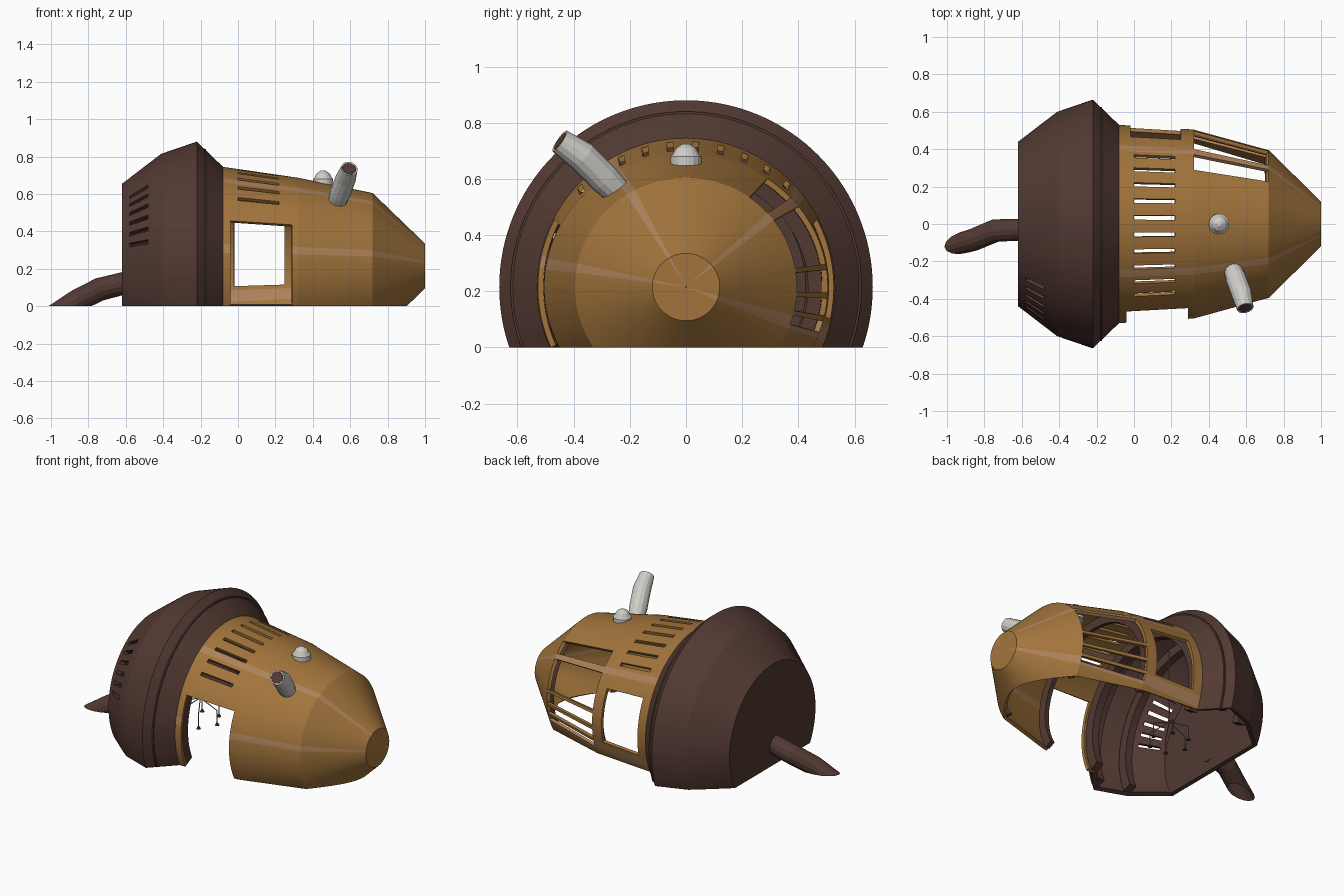
import bpy, bmesh, math
from mathutils import Vector

if "Cube" in bpy.data.objects:
    bpy.data.objects.remove(bpy.data.objects["Cube"])

AXIS_Z = 0.215
STEPS = 144


def material(name, rgb):
    m = bpy.data.materials.new(name)
    m.use_nodes = True
    m.diffuse_color = (*rgb, 1)
    m.node_tree.nodes["Principled BSDF"].inputs["Base Color"].default_value = (*rgb, 1)
    return m


GOLD = material("golden wood", (0.36, 0.175, 0.045))
PALE = material("pale wood", (0.42, 0.225, 0.105))
DARK = material("dark brown wood", (0.085, 0.041, 0.032))
GREY = material("light grey", (0.62, 0.61, 0.57))
IRON = material("iron grey", (0.2, 0.19, 0.18))


def finish(name, bm, mats, thickness=0):
    # Trim at the ground, then give the skin its thickness
    geom = bm.verts[:] + bm.edges[:] + bm.faces[:]
    bmesh.ops.bisect_plane(bm, geom=geom, plane_co=(0, 0, 0),
                           plane_no=(0, 0, -1), clear_outer=True)
    me = bpy.data.meshes.new(name)
    bm.to_mesh(me)
    bm.free()
    for m in mats:
        me.materials.append(m)
    ob = bpy.data.objects.new(name, me)
    bpy.context.collection.objects.link(ob)
    if thickness:
        mod = ob.modifiers.new("thickness", "SOLIDIFY")
        mod.thickness = thickness
        mod.offset = -1
    return ob


def shell(name, rings, mats, thickness, is_open=None, tint=None):
    """Skin around the x axis; rings are (x, y radius, z radius)."""
    bm = bmesh.new()
    grid = []
    for x, ry, rz in rings:
        row = []
        for j in range(STEPS):
            t = math.tau * j / STEPS
            row.append(bm.verts.new((x, ry * math.cos(t), AXIS_Z + rz * math.sin(t))))
        grid.append(row)
    for i in range(len(rings) - 1):
        mid_x = (rings[i][0] + rings[i + 1][0]) / 2
        for j in range(STEPS):
            deg = (j + 0.5) * 360 / STEPS
            if deg > 270:
                deg -= 360
            if is_open and is_open(mid_x, deg):
                continue
            k = (j + 1) % STEPS
            f = bm.faces.new((grid[i][j], grid[i][k], grid[i + 1][k], grid[i + 1][j]))
            if tint and tint(mid_x, deg):
                f.material_index = 1
    loose = [v for v in bm.verts if not v.link_faces]
    bmesh.ops.delete(bm, geom=loose, context="VERTS")
    return finish(name, bm, mats, thickness)


def tube(name, path, radii, mat, sides=14, caps=True, thickness=0):
    pts = [Vector(p) for p in path]
    bm = bmesh.new()
    rows = []
    for i, p in enumerate(pts):
        d = (pts[min(i + 1, len(pts) - 1)] - pts[max(i - 1, 0)]).normalized()
        ref = Vector((1, 0, 0)) if abs(d.x) < 0.7 else Vector((0, 1, 0))
        u = d.cross(ref).normalized()
        v = d.cross(u)
        rows.append([bm.verts.new(p + radii[i] * (u * math.cos(math.tau * k / sides)
                     + v * math.sin(math.tau * k / sides))) for k in range(sides)])
    for a, b in zip(rows, rows[1:]):
        for k in range(sides):
            n = (k + 1) % sides
            bm.faces.new((a[k], a[n], b[n], b[k]))
    if caps:
        bm.faces.new(rows[0][::-1])
        bm.faces.new(rows[-1])
    bmesh.ops.recalc_face_normals(bm, faces=bm.faces[:])
    return finish(name, bm, [mat], thickness)


def within(value, spans):
    return any(a < value < b for a, b in spans)


# Body radii, interpolated between the main rings
BODY_KEYS = [(-0.08, 0.53, 0.53), (0.32, 0.505, 0.472), (0.72, 0.395, 0.39), (1.0, 0.12, 0.12)]


def body_ring(x, inset=0):
    for (x0, a0, b0), (x1, a1, b1) in zip(BODY_KEYS, BODY_KEYS[1:]):
        if x <= x1:
            f = (x - x0) / (x1 - x0)
            return (x, a0 + f * (a1 - a0) - inset, b0 + f * (b1 - b0) - inset)


WINDOW_BARS = [(37.5, 42.5), (7.5, 10), (-5, -2.5), (-15, -12.5)]


def body_open(x, deg):
    if -0.04 < x < 0.29 and deg > 152:                      # doorway
        return True
    if -0.02 < x < 0.25 and -12 < deg < 27.5:               # square window
        return True
    if 0.32 < x < 0.72 and -20 < deg < 55:                  # barred window
        return not within(deg, WINDOW_BARS)
    # roof slots
    return 0 < x < 0.22 and 45 < deg < 137 and int(deg / 2.5) % 4 == 2


def body_pale(x, deg):
    return within(deg, [(117.5, 122.5), (167.5, 172.5), (37.5, 42.5), (-22.5, -15)])


stations = [-0.08, -0.04, -0.02, 0, 0.22, 0.25, 0.29, 0.32, 0.72, 1.0]
shell("nut_body", [body_ring(x) for x in stations] + [(1.0, 0.002, 0.002)],
      [GOLD, PALE], 0.02, body_open, body_pale)


# Cap with closed rear wall and vent slits
def cap_open(x, deg):
    return -0.58 < x < -0.48 and 127 < deg < 170 and int(deg / 2.5) % 3 == 0


cap_profile = [(-0.62, 0.002), (-0.62, 0.44), (-0.58, 0.47), (-0.48, 0.547),
               (-0.41, 0.6), (-0.22, 0.665), (-0.08, 0.53)]
shell("cap", [(x, r, r) for x, r in cap_profile], [DARK], 0.03, cap_open)

# Inner arched ribs
for label, x0, x1, depth in [("middle", 0.29, 0.32, 0.05), ("front", 0.72, 0.74, 0.03)]:
    shell(label + "_rib", [body_ring(x0, 0.021), body_ring(x1, 0.021)], [DARK], depth)
for label, x0, r in [("cap_mouth", -0.1, 0.5), ("cap_inner", -0.22, 0.625), ("cap_rear", -0.41, 0.565)]:
    shell(label + "_rib", [(x0, r, r), (x0 + 0.05, r, r)], [DARK], 0.06)

# Stem resting on the ground
tube("stem", [(-0.6, -0.03, 0.125), (-0.74, -0.035, 0.09), (-0.86, -0.085, 0.03), (-1.02, -0.13, -0.07)],
     [0.06, 0.062, 0.06, 0.055], DARK)

# Chimney with dark lining
chimney = [(0.52, -0.22, 0.53), (0.545, -0.29, 0.6), (0.575, -0.37, 0.68), (0.595, -0.45, 0.735)]
tube("chimney", chimney, [0.045, 0.055, 0.055, 0.045], GREY, caps=False, thickness=0.008)
tube("chimney_lining", chimney[1:], [0.036, 0.036, 0.036], DARK)

# Roof vent dome
tube("roof_vent", [(0.455, 0, z) for z in (0.62, 0.68, 0.685, 0.71, 0.725)],
     [0.055, 0.055, 0.049, 0.035, 0.012], GREY, sides=18)

# Hanging lamp inside the cap
hub = Vector((-0.27, 0, 0.2))
tube("lamp_cord", [hub, (-0.27, 0, 0.84)], [0.004, 0.004], IRON, sides=6)
for i in range(6):
    a = math.tau * i / 6
    tip = hub + Vector((0.12 * math.cos(a), 0.12 * math.sin(a), -0.05))
    low = tip - Vector((0, 0, 0.08))
    tube(f"lamp_arm_{i}", [hub, tip], [0.003, 0.003], IRON, sides=6)
    tube(f"lamp_drop_{i}", [tip, low], [0.003, 0.003], IRON, sides=6)
    tube(f"lamp_shade_{i}", [low, low - Vector((0, 0, 0.015))], [0.006, 0.014], DARK, sides=8)
